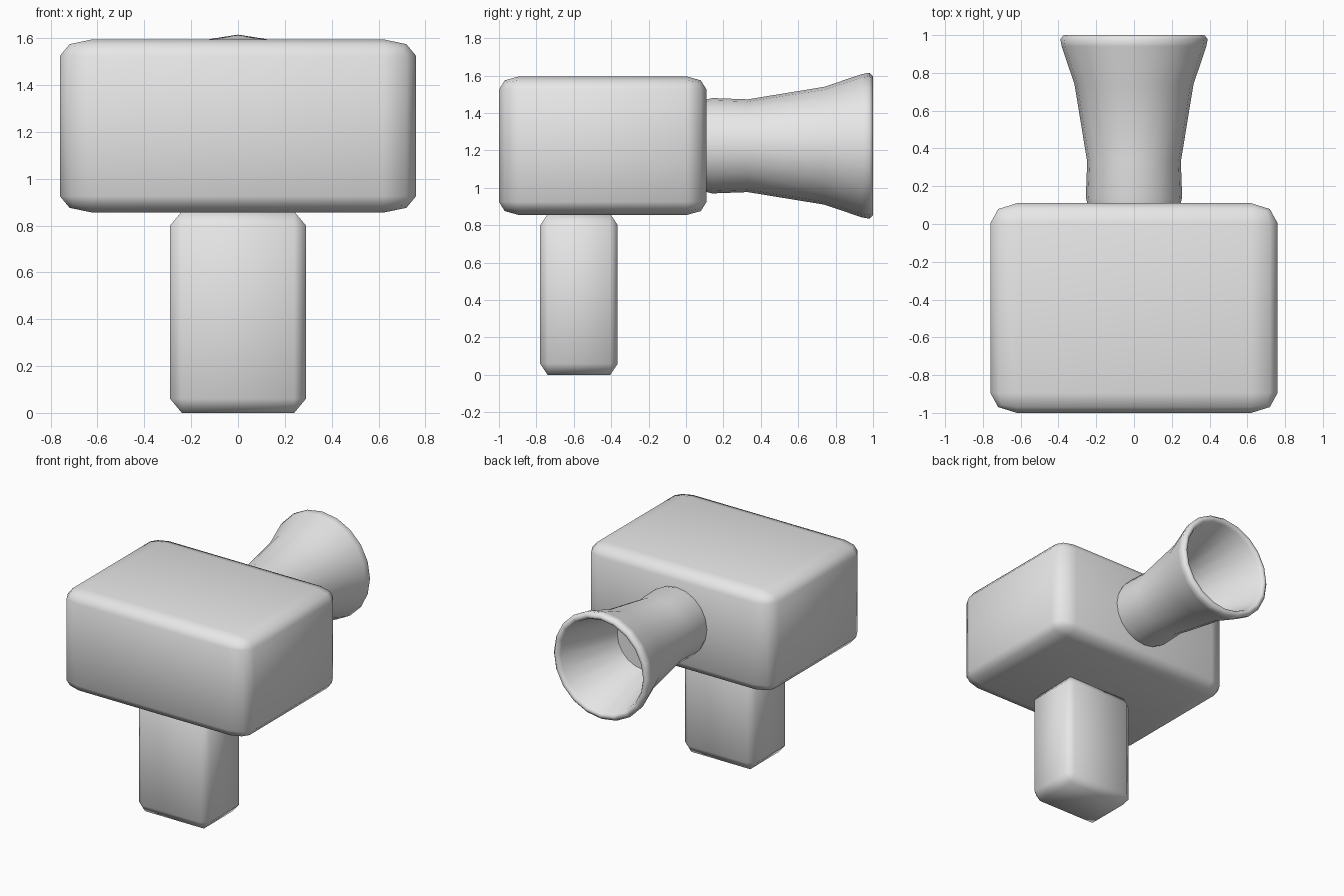
import bpy, bmesh
from math import cos, sin, tau
from mathutils import Vector

cube = bpy.data.objects.get("Cube")
if cube:
    bpy.data.objects.remove(cube, do_unlink=True)

grey = bpy.data.materials.new("plain grey")
grey.use_nodes = True
COLOUR = (0.8, 0.8, 0.8, 1)
grey.diffuse_color = COLOUR
grey.node_tree.nodes["Principled BSDF"].inputs["Base Color"].default_value = COLOUR


def finish(name, bm):
    """Turn a bmesh into a smooth grey object."""
    bmesh.ops.recalc_face_normals(bm, faces=bm.faces)
    mesh = bpy.data.meshes.new(name)
    bm.to_mesh(mesh)
    bm.free()
    mesh.materials.append(grey)
    mesh.shade_smooth()
    obj = bpy.data.objects.new(name, mesh)
    bpy.context.collection.objects.link(obj)
    return obj


def soft_box(name, low, high, bevel, segments):
    """Box whose rounding is stretched differently along each axis."""
    low, high, bevel = Vector(low), Vector(high), Vector(bevel)
    size = high - low
    bm = bmesh.new()
    bmesh.ops.create_cube(bm, size=1)
    bmesh.ops.scale(bm, verts=bm.verts, vec=[s / b for s, b in zip(size, bevel)])
    bmesh.ops.bevel(bm, geom=bm.edges[:], offset=1, offset_type='OFFSET',
                    segments=segments, profile=0.5, affect='EDGES')
    bmesh.ops.scale(bm, verts=bm.verts, vec=bevel)
    bmesh.ops.translate(bm, verts=bm.verts, vec=(low + high) / 2)
    return finish(name, bm)


def lathe_along_y(name, profile, centre_z, sides):
    """Spin (y, radius) points about a y axis and cap both ends."""
    bm = bmesh.new()
    rings = [[bm.verts.new((r * sin(tau * i / sides), y,
                            centre_z + r * cos(tau * i / sides)))
              for i in range(sides)] for y, r in profile]
    for a, b in zip(rings, rings[1:]):
        for i in range(sides):
            j = (i + 1) % sides
            bm.faces.new((a[i], a[j], b[j], b[i]))
    for ring in (rings[0], rings[-1]):
        cap = bm.faces.new(ring)
        for edge in cap.edges:
            edge.smooth = False
    return finish(name, bm)


# Main block and the grip under its front half
soft_box("body", (-0.76, -1, 0.855), (0.76, 0.11, 1.595), (0.14, 0.105, 0.07), 2)
soft_box("handle", (-0.29, -0.78, 0), (0.29, -0.365, 0.86), (0.05, 0.04, 0.06), 1)

# Flared horn: outer wall, rounded rim, then the tapering bore to its floor
horn_profile = [(0.06, 0.235), (0.14, 0.255), (0.33, 0.248), (0.74, 0.315),
                (0.94, 0.383), (0.98, 0.39), (1.0, 0.372),
                (1.0, 0.352), (0.98, 0.338), (0.5, 0.21)]
lathe_along_y("horn", horn_profile, 1.225, 20)
